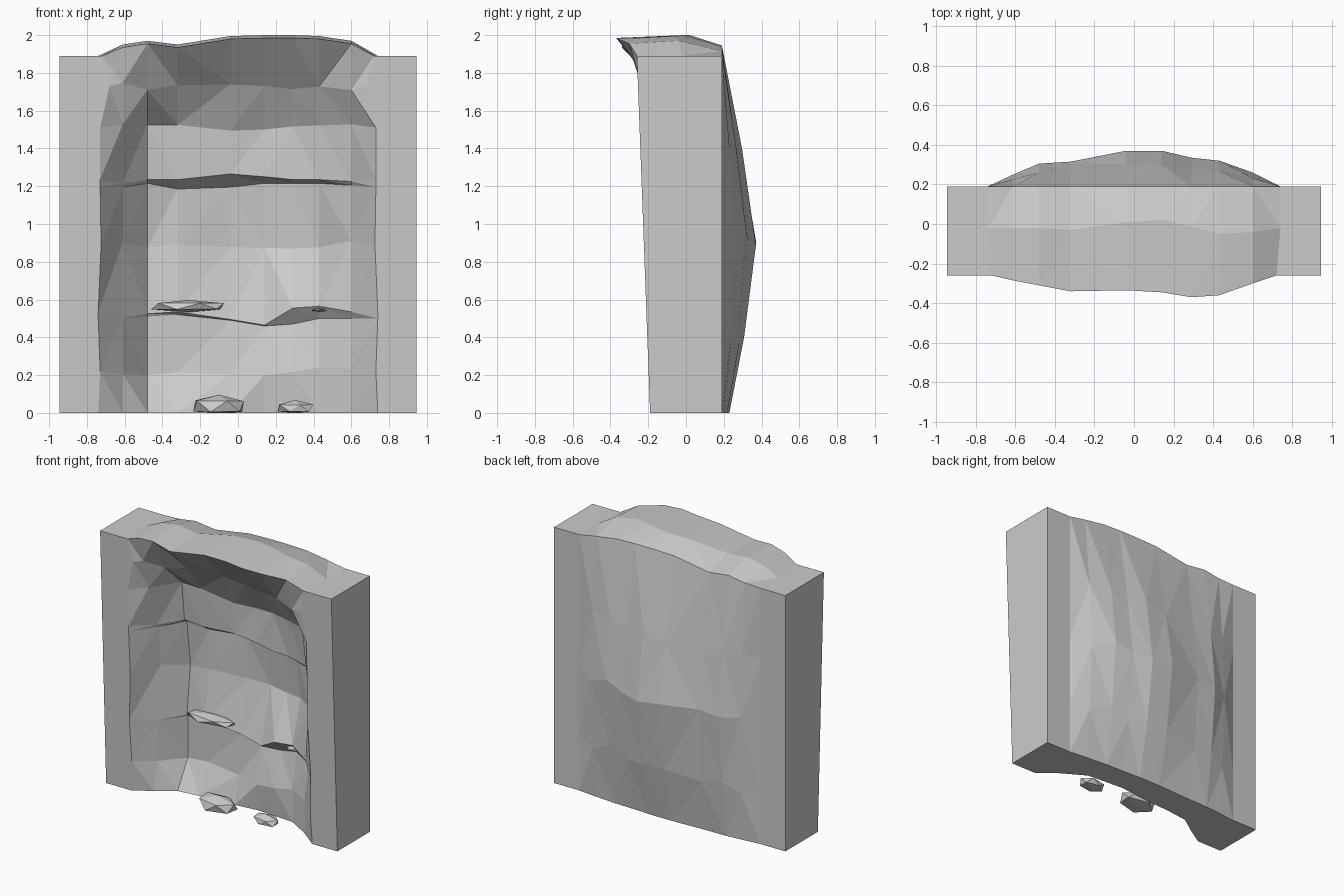
import bpy
import bmesh
import random
from mathutils import Vector

if "Cube" in bpy.data.objects:
    bpy.data.objects.remove(bpy.data.objects["Cube"], do_unlink=True)

rng = random.Random(4)

# One grey stone material
stone = bpy.data.materials.new("grey_stone")
stone.use_nodes = True
stone.diffuse_color = (0.6, 0.6, 0.6, 1)
bsdf = next(n for n in stone.node_tree.nodes if n.type == "BSDF_PRINCIPLED")
bsdf.inputs["Base Color"].default_value = stone.diffuse_color
bsdf.inputs["Roughness"].default_value = 0.9

HALF_WIDTH, BACK, TOP = 0.945, 0.19, 1.89
INNER = [-.61, -.48, -.32, -.04, .14, .29, .43, .6]


def front_plane(z):
    """Depth of the slightly leaning front face of the side pillars."""
    return -0.19 - 0.037 * z


def make_object(name, bm):
    bmesh.ops.recalc_face_normals(bm, faces=bm.faces)
    mesh = bpy.data.meshes.new(name)
    bm.to_mesh(mesh)
    bm.free()
    mesh.materials.append(stone)
    obj = bpy.data.objects.new(name, mesh)
    bpy.context.collection.objects.link(obj)
    return obj


def make_row(outer_y, outer_z, depths, heights, opening=.74):
    """One line of points across the wall: pillars outside, rock inside."""
    return ([(-HALF_WIDTH, outer_y, outer_z), (-opening, outer_y, outer_z)]
            + list(zip(INNER, depths, heights))
            + [(opening, outer_y, outer_z), (HALF_WIDTH, outer_y, outer_z)])


# Height offsets of the ledge lines, from left to right
lower_underside = [.0, .01, .02, -.01, -.04, -.03, .0, .0]
lower_lip = [-.03, -.01, .0, -.04, -.07, .02, .03, .0]
upper_underside = [.0, .02, -.01, .0, .02, .02, .02, .01]
upper_lip = [-.02, .0, .0, .03, .015, .0, .0, -.01]

# Recess in the front: height, opening half width, column depths, offsets
recess = [
    (0, .74, [-.11, -.02, .0, .02, .04, .03, .02, -.08], [0] * len(INNER)),
    (.22, .73, [-.07, .1, .1, .07, .02, .01, .02, -.08], None),
    (.5, .74, [-.06, .1, .1, .1, .08, .08, .07, -.04], lower_underside),
    (.535, .74, [-.06, .09, .07, .09, .07, .01, .02, -.07], lower_lip),
    (.89, .725, [-.03, .13, .12, .17, .18, .15, .12, -.03], None),
    (1.195, .73, [-.06, .09, .12, .16, .15, .12, .08, -.04], upper_underside),
    (1.235, .73, [-.08, .06, .04, .02, .01, -.01, -.02, -.06], upper_lip),
    (1.51, .73, [-.17, .03, .02, .01, .02, -.01, -.05, -.11], None),
    (1.73, .68, [-.24, -.17, -.14, -.12, -.12, -.13, -.17, -.23], None),
]
rows = []
for level, opening, depths, offsets in recess:
    offsets = offsets or [rng.uniform(-.025, .025) for _ in INNER]
    heights = [level + o for o in offsets]
    rows.append(make_row(front_plane(level), level, depths, heights, opening))

# Overhanging lip and the humped top
lip_heights = [1.935, 1.955, 1.935, 1.98, 1.985, 1.985, 1.98, 1.955]
rows.append(make_row(front_plane(TOP), TOP,
                     [-.285, -.31, -.34, -.335, -.345, -.37, -.36, -.3],
                     lip_heights, .72))
rows.append(make_row(-.02, TOP, [-.02, -.02, -.03, .01, .02, -.01, -.05, -.04],
                     [min(2, z + .015) for z in lip_heights]))

# Bulging back, strongest near the middle height
bulge = [.06, .115, .125, .18, .18, .145, .13, .07]
back_top = [z - .04 for z in lip_heights]
rows.append(make_row(BACK, TOP, [BACK] * len(INNER), back_top))
for level, strength in [(1.35, .6), (.92, 1), (.4, .65), (0, .22)]:
    wobble = [rng.uniform(-.05, .05) if level else 0 for _ in INNER]
    rows.append(make_row(BACK, level, [BACK + b * strength for b in bulge],
                         [level + w for w in wobble]))

# Skin the rows into one closed shell, including the underside
bm = bmesh.new()
grid = [[bm.verts.new(p) for p in row] for row in rows]
rock_faces = []
for r, row in enumerate(grid):
    following = grid[(r + 1) % len(grid)]
    for c in range(len(row) - 1):
        face = bm.faces.new((row[c], row[c + 1], following[c + 1], following[c]))
        if 0 < c < len(row) - 2 and r < len(grid) - 1:
            rock_faces.append(face)
for end in (0, -1):
    bm.faces.new([row[end] for row in grid])
bmesh.ops.triangulate(bm, faces=rock_faces, quad_method="SHORT_EDGE")
make_object("rock_wall", bm)


def make_stone(name, centre, size, floor=None):
    """A rough faceted stone, optionally cut flat at its base."""
    bm = bmesh.new()
    bmesh.ops.create_icosphere(bm, subdivisions=1, radius=1)
    for v in bm.verts:
        v.co *= rng.uniform(.9, 1.1)
        v.co = Vector(a * b / 2 for a, b in zip(v.co, size)) + Vector(centre)
        if floor is not None:
            v.co.z = max(v.co.z, floor)
    make_object(name, bm)


# Loose stones at the foot and on the ledges
make_stone("large_floor_stone", (-.1, -.09, .035), (.32, .2, .13), 0)
make_stone("small_floor_stone", (.3, -.1, .025), (.21, .13, .08), 0)
make_stone("flat_ledge_stone", (-.26, .06, .565), (.42, .15, .07))
make_stone("ledge_chip", (.43, .02, .545), (.09, .08, .02))
